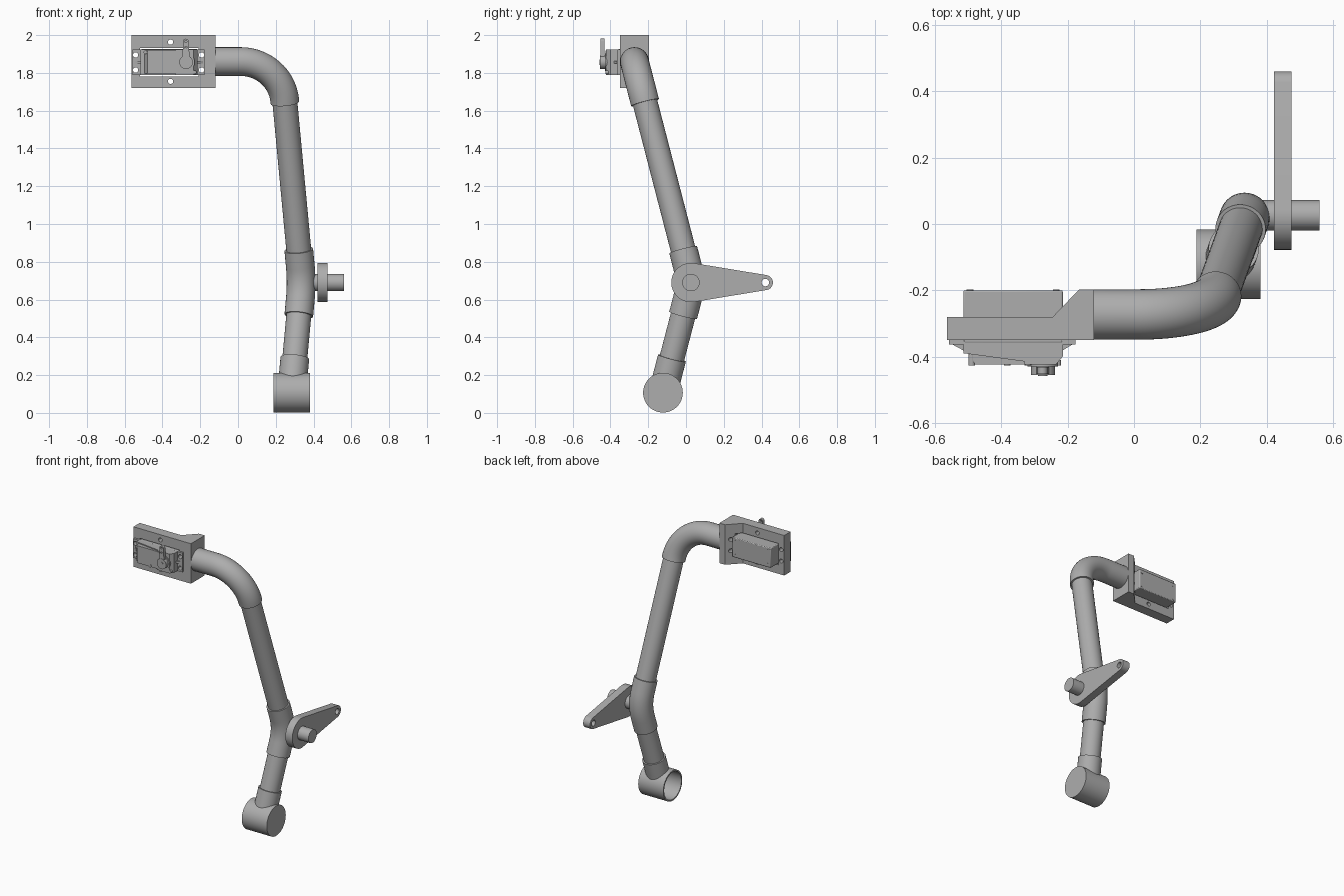
import bpy, bmesh, math
from mathutils import Vector, Quaternion

cube = bpy.data.objects.get("Cube")
if cube:
    bpy.data.objects.remove(cube, do_unlink=True)

GREY = (0.42, 0.42, 0.42, 1)
grey = bpy.data.materials.new("plain grey")
grey.use_nodes = True
grey.diffuse_color = GREY
grey.node_tree.nodes["Principled BSDF"].inputs["Base Color"].default_value = GREY
parts = []


def finish(name, bm, keep=True):
    bmesh.ops.recalc_face_normals(bm, faces=bm.faces)
    mesh = bpy.data.meshes.new(name)
    bm.to_mesh(mesh)
    bm.free()
    mesh.materials.append(grey)
    obj = bpy.data.objects.new(name, mesh)
    bpy.context.collection.objects.link(obj)
    if keep:
        parts.append(obj)
    return obj


def sweep(name, path, radius, sides=48, keep=True):
    """Round bar along a path, with flat ends."""
    path = [Vector(p) for p in path]
    bm = bmesh.new()
    rings = []
    tangent = (path[1] - path[0]).normalized()
    side = tangent.orthogonal().normalized()
    for i, p in enumerate(path):
        new = (path[min(i + 1, len(path) - 1)] - path[max(i - 1, 0)]).normalized()
        side = tangent.rotation_difference(new) @ side
        tangent = new
        rings.append([bm.verts.new(p + Quaternion(tangent, math.tau * k / sides) @ side * radius)
                      for k in range(sides)])
    for a, b in zip(rings, rings[1:]):
        for k in range(sides):
            n = (k + 1) % sides
            bm.faces.new((a[k], a[n], b[n], b[k]))
    bm.faces.new(rings[0])
    bm.faces.new(rings[-1])
    return finish(name, bm, keep)


def extrude(name, outline, axis, lo, hi, keep=True):
    """Prism: a 2D outline pushed along axis 0, 1 or 2."""
    def place(p, d):
        c = list(p)
        c.insert(axis, d)
        return c
    bm = bmesh.new()
    ends = [[bm.verts.new(place(p, d)) for p in outline] for d in (lo, hi)]
    for i in range(len(outline)):
        j = (i + 1) % len(outline)
        bm.faces.new((ends[0][i], ends[0][j], ends[1][j], ends[1][i]))
    for e in ends:
        bm.faces.new(e)
    return finish(name, bm, keep)


def box(name, x, y, z, keep=True):
    return extrude(name, [(x[0], z[0]), (x[1], z[0]), (x[1], z[1]), (x[0], z[1])], 1, *y, keep)


def cut(obj, cutters):
    for c in cutters:
        mod = obj.modifiers.new("cut", 'BOOLEAN')
        mod.operation = 'DIFFERENCE'
        mod.solver = 'EXACT'
        mod.object = c
        bpy.context.view_layer.objects.active = obj
        bpy.ops.object.modifier_apply(modifier=mod.name)
        bpy.data.objects.remove(c, do_unlink=True)


def arc(c, r, a0, a1, n):
    return [(c[0] + r * math.cos(a0 + (a1 - a0) * i / n),
             c[1] + r * math.sin(a0 + (a1 - a0) * i / n)) for i in range(n + 1)]


def fillet(a, corner, b, length, steps=20):
    """Path from a to b with the corner rounded."""
    d1, d2 = (corner - a).normalized(), (b - corner).normalized()
    angle = d1.angle(d2)
    start = corner - d1 * length
    centre = start + (d2 - d1 * d1.dot(d2)).normalized() * (length / math.tan(angle / 2))
    axis = d1.cross(d2)
    bend = [centre + Quaternion(axis, angle * i / steps) @ (start - centre)
            for i in range(steps + 1)]
    return [a] + bend + [b]


# Arm skeleton
plate_end = Vector((-0.13, -0.273, 1.86))
top = Vector((0.228, -0.273, 1.86))
knee = Vector((0.338, 0.03, 0.69))
foot = Vector((0.284, -0.122, 0.107))
upper, lower = (knee - top).normalized(), (foot - knee).normalized()

# Tubes and the thicker joints over their ends
sweep("upper_elbow", fillet(plate_end, top, top + upper * 0.225, 0.215), 0.076)
sweep("upper_tube", [top + upper * 0.2, knee - upper * 0.1], 0.066)
sweep("knee_joint", fillet(knee - upper * 0.18, knee, knee + lower * 0.18, 0.09, 8), 0.076)
sweep("lower_tube", [knee + lower * 0.1, foot - lower * 0.1], 0.066)
sweep("foot_collar", [foot - lower * 0.19, foot - lower * 0.07], 0.076)

# Foot cup, open on its inner end
cup = sweep("foot_cup", [(0.188, foot.y, foot.z), (0.382, foot.y, foot.z)], 0.105, 64)
cut(cup, [sweep("cup_bore", [(0.15, foot.y, foot.z), (0.365, foot.y, foot.z)], 0.095, 64, False)])

# Lever and its pivot pin
hub, tip = (0.026, 0.69), (0.42, 0.69)
a = math.acos((0.104 - 0.04) / (tip[0] - hub[0]))
lever = extrude("lever", arc(hub, 0.104, a, math.tau - a, 40) + arc(tip, 0.04, -a, a, 20),
                0, 0.422, 0.475)
cut(lever, [sweep("lever_hole", [(0.4, *tip), (0.5, *tip)], 0.02, 24, False)])
sweep("pivot_pin", [(0.35, *hub), (0.56, *hub)], 0.046, 40)

# Mounting block: thin plate with a wedge growing to the tube
block = extrude("mounting_block", [(-0.565, -0.35), (-0.12, -0.35), (-0.12, -0.197),
                                   (-0.165, -0.197), (-0.245, -0.28), (-0.565, -0.28)], 2, 1.72, 2.0)
ear_holes = [(x, z) for x in (-0.542, -0.193) for z in (1.815, 1.895)]
plate_holes = [(-0.357, 1.755), (-0.357, 1.963)]


def bores(points, r=0.014):
    return [sweep("bore", [(x, -0.5, z), (x, -0.1, z)], r, 24, False) for x, z in points]


cut(block, [box("window", (-0.52, -0.21), (-0.4, -0.1), (1.782, 1.932), False)]
    + bores(ear_holes + plate_holes))

# Actuator body, mounting ears and sloped front cover
body = box("actuator_body", (-0.515, -0.215), (-0.36, -0.2), (1.788, 1.926))
bev = body.modifiers.new("soft edges", 'BEVEL')
bev.width = 0.005
bev.segments = 2
ears = box("actuator_ears", (-0.558, -0.177), (-0.364, -0.35), (1.79, 1.925))
cut(ears, bores(ear_holes))
extrude("actuator_cover", [(-0.515, -0.36), (-0.515, -0.39), (-0.33, -0.415), (-0.33, -0.424),
                           (-0.235, -0.424), (-0.215, -0.4), (-0.215, -0.36)], 2, 1.79, 1.925)
extrude("cover_panel", [(-0.5, -0.38), (-0.48, -0.424), (-0.32, -0.424), (-0.32, -0.38)],
        2, 1.797, 1.918)
for side, x0, x1 in (("left", -0.216, -0.18), ("right", -0.514, -0.555)):
    extrude(side + "_ear_rib", [(x0, -0.36), (x1, -0.36), (x0, -0.382)], 2, 1.85, 1.863)
for i, (x, z) in enumerate([(-0.32, 1.909), (-0.383, 1.803), (-0.49, 1.909), (-0.23, 1.803)]):
    sweep(f"cover_screw_{i + 1}", [(x, -0.41 if x > -0.4 else -0.39, z), (x, -0.427, z)], 0.01, 16)
for i, (x, z) in enumerate([(x, z) for x in (-0.495, -0.235) for z in (1.808, 1.906)]):
    sweep(f"back_screw_{i + 1}", [(x, -0.21, z), (x, -0.198, z)], 0.01, 16)

# Output shaft with a single-arm horn
sx, sz = -0.275, 1.857
sweep("shaft_collar", [(sx, -0.41, sz), (sx, -0.43, sz)], 0.046, 40)
sweep("horn_hub", [(sx, -0.425, sz), (sx, -0.455, sz)], 0.036, 32)
sweep("horn_screw", [(sx, -0.45, sz), (sx, -0.458, sz)], 0.014, 16)
horn = extrude("horn_arm", [(sx - 0.02, sz), (sx + 0.02, sz)]
               + arc((sx - 0.001, 1.966), 0.015, 0, math.pi, 12), 1, -0.453, -0.432)
cut(horn, bores([(sx - 0.001, z) for z in (1.935, 1.966)], 0.006))

# Smooth round surfaces, keep edges crisp
bpy.ops.object.select_all(action='DESELECT')
for obj in parts:
    obj.select_set(True)
bpy.context.view_layer.objects.active = parts[0]
bpy.ops.object.shade_smooth_by_angle(angle=math.radians(30))
